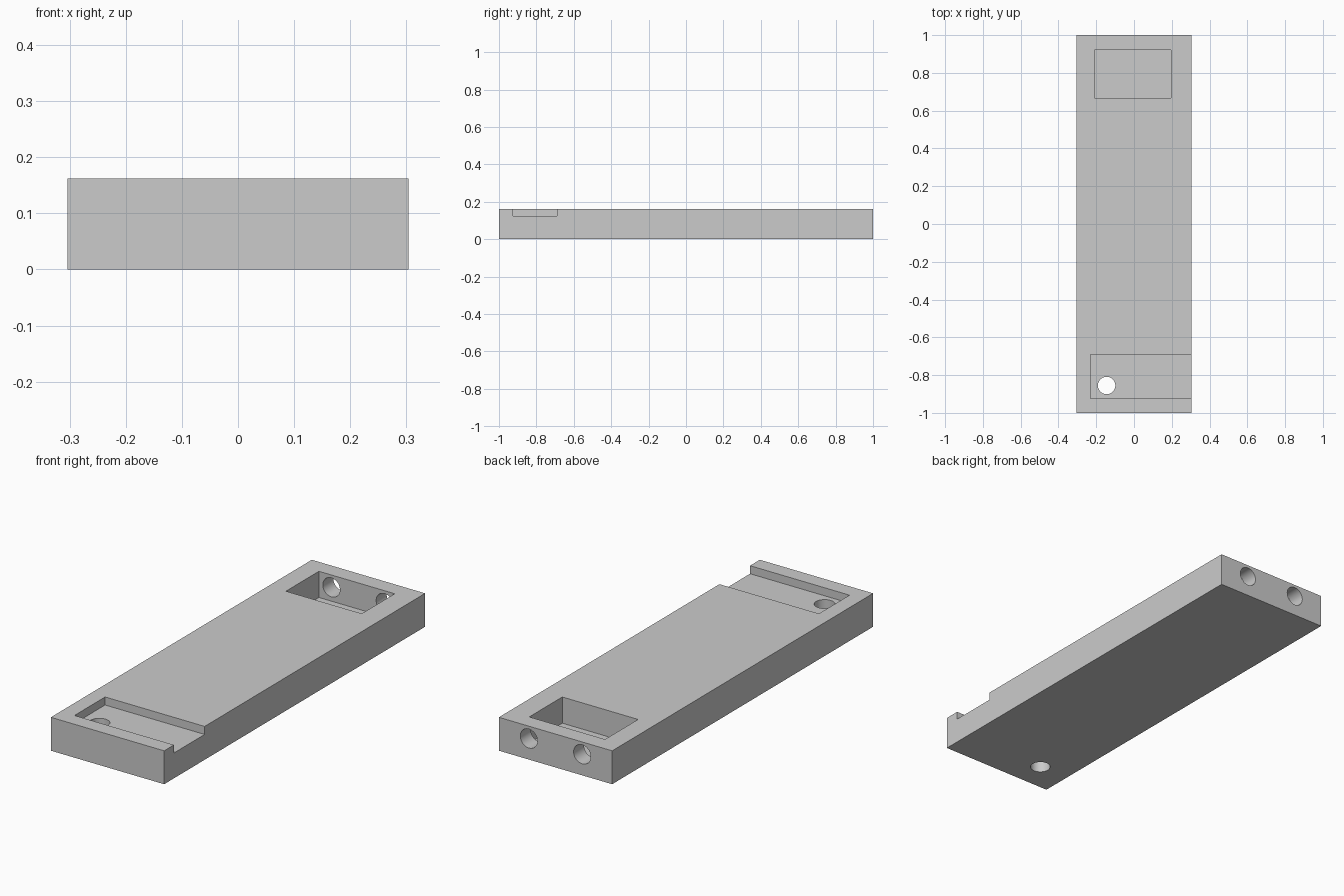
import bpy
from math import pi

old = bpy.data.objects.get("Cube")
if old:
    bpy.data.objects.remove(old, do_unlink=True)

HALF_X, HALF_Y, TOP = 0.304, 1.0, 0.162
HOLE_R = 0.046

grey = bpy.data.materials.new("plain grey")
grey.use_nodes = True
grey.diffuse_color = (0.6, 0.6, 0.6, 1)
grey.node_tree.nodes["Principled BSDF"].inputs["Base Color"].default_value = (0.6, 0.6, 0.6, 1)


def box(name, low, high):
    """Box between two opposite corners."""
    centre = [(a + b) / 2 for a, b in zip(low, high)]
    bpy.ops.mesh.primitive_cube_add(size=1, location=centre)
    ob = bpy.context.object
    ob.name = name
    ob.scale = [b - a for a, b in zip(low, high)]
    bpy.ops.object.transform_apply(location=True, rotation=True, scale=True)
    ob.data.materials.append(grey)
    return ob


def rod(name, centre, depth, tilt=0):
    """Round cutter, upright unless tilted about x."""
    bpy.ops.mesh.primitive_cylinder_add(vertices=48, radius=HOLE_R, depth=depth,
                                        location=centre, rotation=(tilt, 0, 0))
    ob = bpy.context.object
    ob.name = name
    ob.data.materials.append(grey)
    return ob


def cut(target, cutter):
    """Subtract the cutter, then discard it."""
    cutter.hide_render = True
    mod = target.modifiers.new(cutter.name, "BOOLEAN")
    mod.operation = "DIFFERENCE"
    mod.solver = "EXACT"
    mod.object = cutter
    bpy.context.view_layer.objects.active = target
    bpy.ops.object.modifier_apply(modifier=mod.name)
    bpy.data.objects.remove(cutter, do_unlink=True)


# Solid slab
plate = box("plate", (-HALF_X, -HALF_Y, 0), (HALF_X, HALF_Y, TOP))

# Shallow front slot, open on the left side, with an upright hole
cut(plate, box("slot_cutter", (-0.23, -0.925, 0.123), (0.4, -0.69, 0.3)))
cut(plate, rod("upright_hole_cutter", (-0.145, -0.855, 0.1), 0.5))

# Deep back pocket, reached by two holes through the back wall
cut(plate, box("pocket_cutter", (-0.21, 0.667, 0.035), (0.197, 0.92, 0.3)))
for side in (-1, 1):
    cut(plate, rod("back_hole_cutter", (side * 0.143, 0.95, 0.102), 0.2, pi / 2))

# Smooth hole walls, sharp edges elsewhere
bpy.ops.object.select_all(action="DESELECT")
plate.select_set(True)
bpy.context.view_layer.objects.active = plate
bpy.ops.object.shade_smooth_by_angle(angle=pi / 6)
